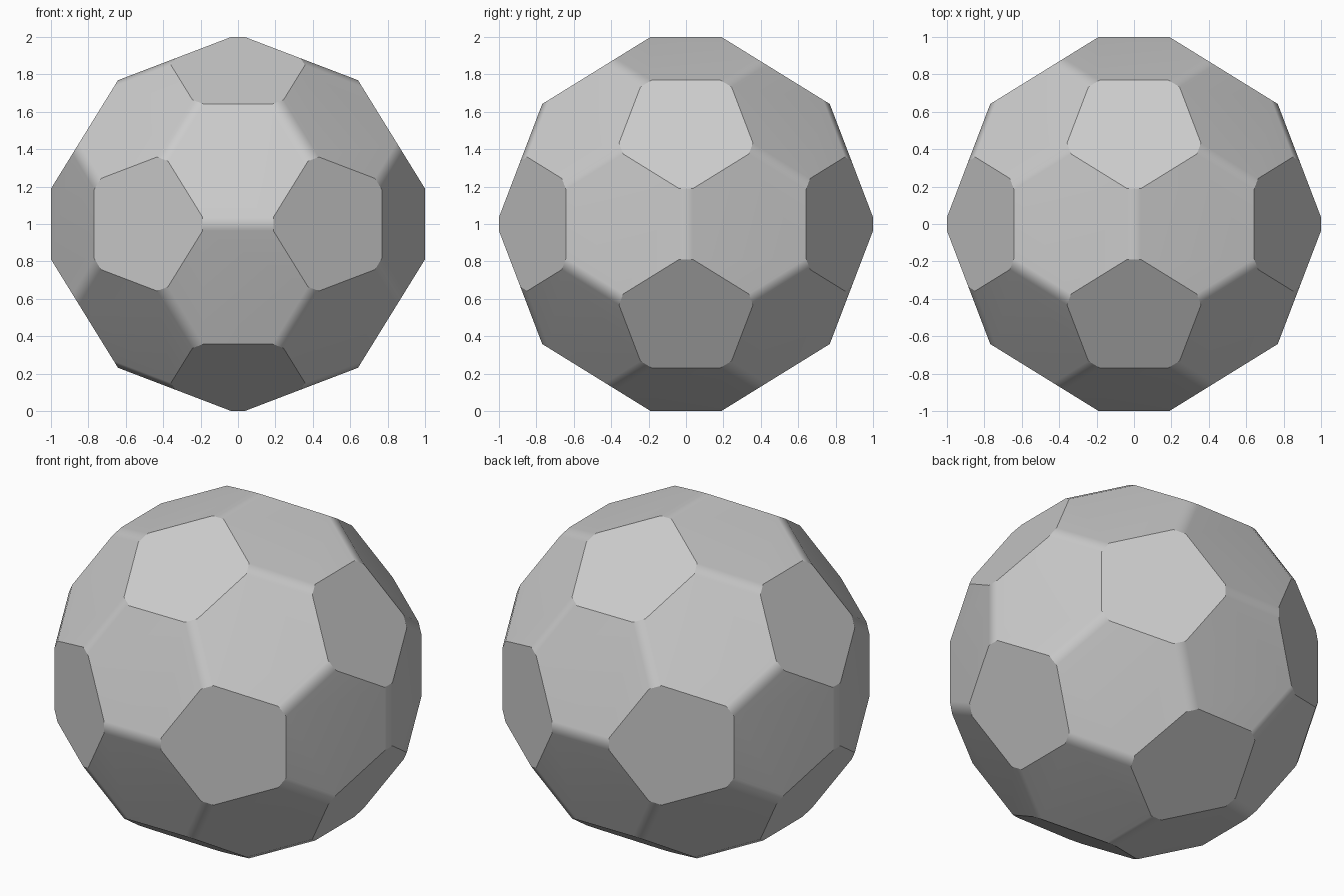
import bpy, bmesh, math
from mathutils import Vector

cube = bpy.data.objects.get("Cube")
if cube:
    bpy.data.objects.remove(cube, do_unlink=True)

PHI = (1 + math.sqrt(5)) / 2
FACE_DIST, PENTAGON_DIST, EDGE_DIST = 0.947, 0.95, 1.0


def cut(bm, normal, distance):
    """Slice away everything beyond a plane and cap the opening."""
    geom = bm.verts[:] + bm.edges[:] + bm.faces[:]
    result = bmesh.ops.bisect_plane(bm, geom=geom, dist=1e-6, plane_co=normal * distance,
                                    plane_no=normal, clear_outer=True)
    rim = [e for e in result["geom_cut"] if isinstance(e, bmesh.types.BMEdge)]
    bmesh.ops.contextual_create(bm, geom=rim)


# Icosahedron from three crossed golden rectangles
scale = FACE_DIST * math.sqrt(3) / PHI ** 2
corners = []
for a in (-1, 1):
    for b in (-PHI, PHI):
        corners += [Vector((a, b, 0)), Vector((0, a, b)), Vector((b, 0, a))]
bm = bmesh.new()
for c in corners:
    bm.verts.new(c * scale)
bmesh.ops.convex_hull(bm, input=bm.verts[:])
edge_normals = [(e.verts[0].co + e.verts[1].co).normalized() for e in bm.edges]

# Corners become pentagons, remaining long edges become narrow chamfers
for c in corners:
    cut(bm, c.normalized(), PENTAGON_DIST)
for n in edge_normals:
    cut(bm, n, EDGE_DIST)
bmesh.ops.remove_doubles(bm, verts=bm.verts[:], dist=1e-4)
bmesh.ops.recalc_face_normals(bm, faces=bm.faces[:])
bmesh.ops.translate(bm, verts=bm.verts[:], vec=(0, 0, 1))

mesh = bpy.data.meshes.new("panelled_ball")
bm.to_mesh(mesh)
bm.free()
ball = bpy.data.objects.new("panelled_ball", mesh)
bpy.context.collection.objects.link(ball)

# Single plain grey
grey = bpy.data.materials.new("plain_grey")
grey.use_nodes = True
grey.diffuse_color = (0.6, 0.6, 0.6, 1)
grey.node_tree.nodes["Principled BSDF"].inputs["Base Color"].default_value = (0.6, 0.6, 0.6, 1)
mesh.materials.append(grey)

# Chamfers blend softly into the hexagons, pentagon rims stay crisp
bpy.context.view_layer.objects.active = ball
ball.select_set(True)
bpy.ops.object.shade_smooth_by_angle(angle=math.radians(30))
weighted = ball.modifiers.new("weighted_normals", 'WEIGHTED_NORMAL')
weighted.keep_sharp = True
